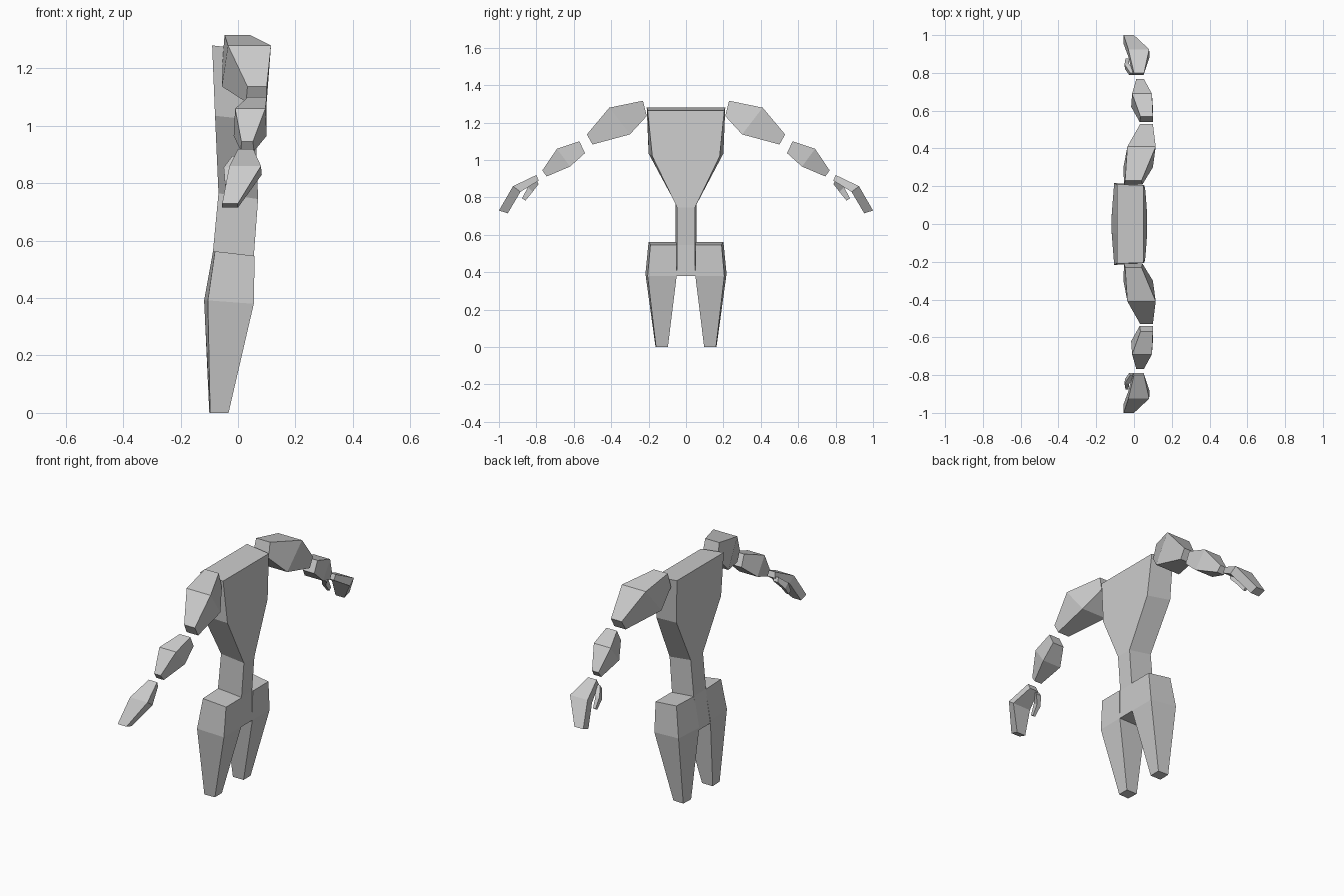
import bpy, bmesh

if "Cube" in bpy.data.objects:
    bpy.data.objects.remove(bpy.data.objects["Cube"])

grey = bpy.data.materials.new("plain grey")
grey.diffuse_color = (0.6, 0.6, 0.6, 1)
grey.use_nodes = True
grey.node_tree.nodes["Principled BSDF"].inputs["Base Color"].default_value = grey.diffuse_color


def loft(name, rings, mirror=True):
    """Skin a chain of four-point rings, cap both ends, mirror across y."""
    bm = bmesh.new()
    loops = [[bm.verts.new(p) for p in ring] for ring in rings]
    for a, b in zip(loops, loops[1:]):
        for i in range(4):
            j = (i + 1) % 4
            bm.faces.new((a[i], a[j], b[j], b[i]))
    bm.faces.new(loops[0])
    bm.faces.new(loops[-1])
    bmesh.ops.recalc_face_normals(bm, faces=bm.faces)
    me = bpy.data.meshes.new(name)
    bm.to_mesh(me)
    bm.free()
    me.materials.append(grey)
    ob = bpy.data.objects.new(name, me)
    bpy.context.collection.objects.link(ob)
    if mirror:
        m = ob.modifiers.new("other side", 'MIRROR')
        m.use_axis = (False, True, False)
    return ob


def limb_ring(top, bottom):
    """Ring from an upper and a lower edge, each (x0, x1, y, z)."""
    (a, b, y, z), (c, d, v, w) = top, bottom
    return [(a, y, z), (b, y, z), (d, v, w), (c, v, w)]


def body_ring(xa, ya, za, xb, yb, zb):
    """Symmetric level: -x side edge then +x side edge (x, half width, z)."""
    return [(xa, -ya, za), (xa, ya, za), (xb, yb, zb), (xb, -yb, zb)]


def leg_ring(x_in, x_out, x_far, y_in, y_out, y_far, za, zb):
    return [(x_in, y_in, za), (x_out, y_out, za),
            (x_far, y_far, zb), (x_far, y_in, zb)]


# Chest, waist and middle of the pelvis
loft("torso", [
    body_ring(-0.09, 0.21, 1.28, 0.05, 0.205, 1.265),
    body_ring(-0.08, 0.20, 1.035, 0.06, 0.18, 1.02),
    body_ring(-0.068, 0.055, 0.765, 0.07, 0.047, 0.745),
    body_ring(-0.087, 0.055, 0.565, 0.055, 0.047, 0.545),
    body_ring(-0.118, 0.052, 0.38, 0.055, 0.05, 0.38),
], mirror=False)

# Hips and thighs
loft("leg", [
    leg_ring(-0.087, -0.08, 0.058, 0.05, 0.20, 0.19, 0.563, 0.547),
    leg_ring(-0.118, -0.105, 0.055, 0.05, 0.217, 0.205, 0.392, 0.38),
    leg_ring(-0.10, -0.097, -0.033, 0.097, 0.163, 0.16, 0, 0),
])

# Upper arm
loft("upper_arm", [
    limb_ring((-0.047, 0.04, 0.23, 1.317), (-0.053, 0.045, 0.21, 1.235)),
    limb_ring((-0.035, 0.115, 0.41, 1.28), (-0.056, 0.10, 0.30, 1.137)),
    limb_ring((0.033, 0.10, 0.53, 1.137), (0.028, 0.10, 0.50, 1.083)),
])

# Forearm
loft("forearm", [
    limb_ring((0.034, 0.10, 0.57, 1.10), (0.03, 0.10, 0.54, 1.037)),
    limb_ring((-0.01, 0.095, 0.69, 1.06), (-0.015, 0.10, 0.62, 0.965)),
    limb_ring((0.012, 0.052, 0.768, 0.945), (0.01, 0.056, 0.745, 0.912)),
])

# Hand
loft("hand", [
    limb_ring((0.0, 0.053, 0.80, 0.92), (-0.005, 0.05, 0.788, 0.89)),
    limb_ring((-0.03, 0.08, 0.925, 0.86), (-0.03, 0.083, 0.885, 0.83)),
    limb_ring((-0.055, 0.0, 1.0, 0.73), (-0.055, 0.0, 0.953, 0.715)),
])

# Thumb
loft("thumb", [
    limb_ring((-0.02, 0.01, 0.80, 0.895), (-0.025, 0.005, 0.788, 0.872)),
    limb_ring((-0.05, -0.025, 0.845, 0.855), (-0.048, -0.023, 0.82, 0.83)),
    limb_ring((-0.045, -0.03, 0.877, 0.795), (-0.043, -0.028, 0.858, 0.783)),
])
